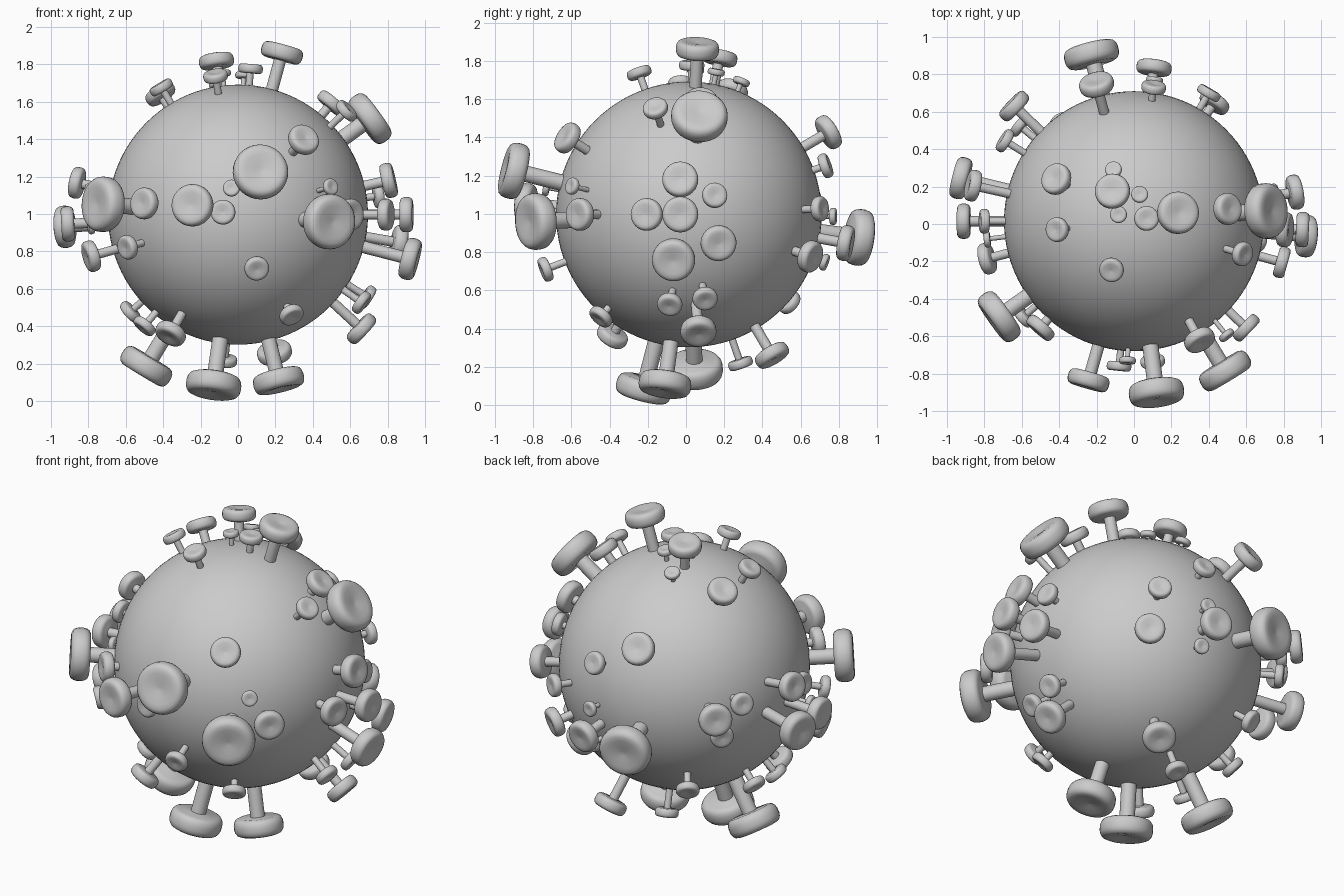
import bpy, bmesh, math
from mathutils import Vector

CENTRE = Vector((0, 0.015, 0.997))
RADIUS = 0.695
SIDES = 32


def finish(bm, name):
    bmesh.ops.recalc_face_normals(bm, faces=bm.faces)
    mesh = bpy.data.meshes.new(name)
    bm.to_mesh(mesh)
    bm.free()
    for p in mesh.polygons:
        p.use_smooth = True
    obj = bpy.data.objects.new(name, mesh)
    bpy.context.collection.objects.link(obj)
    return obj


def lathe(name, profile):
    """Revolve (radius, height) points about z; both ends lie on the axis."""
    bm = bmesh.new()
    verts = [bm.verts.new((r, 0, z)) for r, z in profile]
    edges = [bm.edges.new(pair) for pair in zip(verts, verts[1:])]
    bmesh.ops.spin(bm, geom=verts + edges, cent=(0, 0, 0), axis=(0, 0, 1),
                   angle=math.tau, steps=SIDES)
    bmesh.ops.remove_doubles(bm, verts=bm.verts, dist=1e-5)
    return finish(bm, name)


def spikes(name, r, caps):
    """Stalk with a rounded, dimpled disc cap at each offset from the centre."""
    for i, cap in enumerate(caps):
        offset = Vector(cap)
        root = RADIUS - 0.04 - offset.length
        profile = [(0, root), (0.29 * r, root), (0.29 * r, -0.37 * r),
                   (0.31 * r, -0.36 * r), (0.78 * r, -0.36 * r),
                   (0.9 * r, -0.31 * r), (0.97 * r, -0.21 * r), (r, -0.08 * r),
                   (r, 0.1 * r), (0.97 * r, 0.22 * r), (0.9 * r, 0.32 * r),
                   (0.78 * r, 0.37 * r), (0.6 * r, 0.36 * r),
                   (0.3 * r, 0.32 * r), (0.1 * r, 0.28 * r), (0, 0.27 * r)]
        obj = lathe(f"{name}_{i + 1}", profile)
        obj.rotation_mode = 'QUATERNION'
        obj.rotation_quaternion = offset.to_track_quat('Z', 'Y')
        obj.location = CENTRE + offset
        # crisp joint between stalk and cap
        bpy.context.view_layer.objects.active = obj
        obj.select_set(True)
        bpy.ops.object.shade_smooth_by_angle(angle=math.radians(50))
        obj.select_set(False)


# Round body
bm = bmesh.new()
bmesh.ops.create_uvsphere(bm, u_segments=96, v_segments=48, radius=RADIUS)
body = finish(bm, "body")
body.location = CENTRE

# Spikes, grouped by cap size
spikes("giant_spike", 0.148, [
    (0.12, -0.915, 0.228), (0.487, -0.80, -0.037), (-0.72, -0.51, 0.055),
    (0.705, 0.055, 0.513), (-0.49, 0.03, -0.81), (-0.13, -0.235, -0.91),
    (-0.227, 0.89, -0.12)])
spikes("huge_spike", 0.138, [(0.217, -0.125, -0.887)])
spikes("large_spike", 0.113, [
    (-0.243, -0.85, 0.05), (0.235, 0.045, 0.865), (-0.925, 0.23, -0.065),
    (0.92, -0.08, -0.237)])
spikes("medium_spike", 0.094, [
    (0.195, 0.435, -0.737), (-0.115, 0.16, 0.82), (-0.2, 0.73, 0.43),
    (-0.64, 0.615, 0.07), (-0.91, 0.0, -0.05), (0.805, -0.045, 0.183),
    (0.9, -0.045, 0.0), (0.86, 0.155, -0.15), (0.66, 0.05, -0.61),
    (0.107, 0.82, -0.15)])
spikes("middling_spike", 0.085, [
    (-0.5, -0.57, 0.06), (0.35, -0.635, 0.4), (-0.36, -0.40, -0.635),
    (-0.415, 0.225, 0.645), (-0.86, 0.19, 0.17), (-0.785, -0.2, -0.222),
    (0.6, -0.57, 0.0), (0.79, -0.22, 0.0), (0.43, 0.635, -0.22),
    (0.5, 0.065, 0.595)])
spikes("small_spike", 0.066, [
    (-0.08, -0.775, 0.013), (-0.59, -0.51, -0.174), (0.1, -0.75, -0.287),
    (0.286, -0.46, -0.535), (-0.07, 0.27, -0.78), (-0.575, 0.15, -0.52),
    (-0.5, -0.17, -0.595), (-0.39, 0.525, -0.46), (-0.41, -0.045, 0.68),
    (-0.8, 0.0, 0.1), (-0.69, 0.43, 0.11), (-0.61, 0.51, -0.08),
    (-0.12, -0.26, 0.74), (0.067, 0.015, 0.78), (0.58, -0.175, 0.555),
    (0.75, 0.135, 0.1), (0.66, -0.1, -0.47), (0.69, 0.085, -0.44),
    (0.4, 0.685, 0.03), (0.105, 0.715, 0.255)])
spikes("tiny_spike", 0.045, [
    (-0.035, -0.745, 0.142), (0.495, -0.61, 0.148), (-0.785, -0.095, -0.06),
    (-0.11, 0.275, 0.695), (-0.083, 0.035, 0.755), (0.03, 0.143, 0.745),
    (0.12, 0.71, -0.25), (0.11, 0.755, -0.01)])
